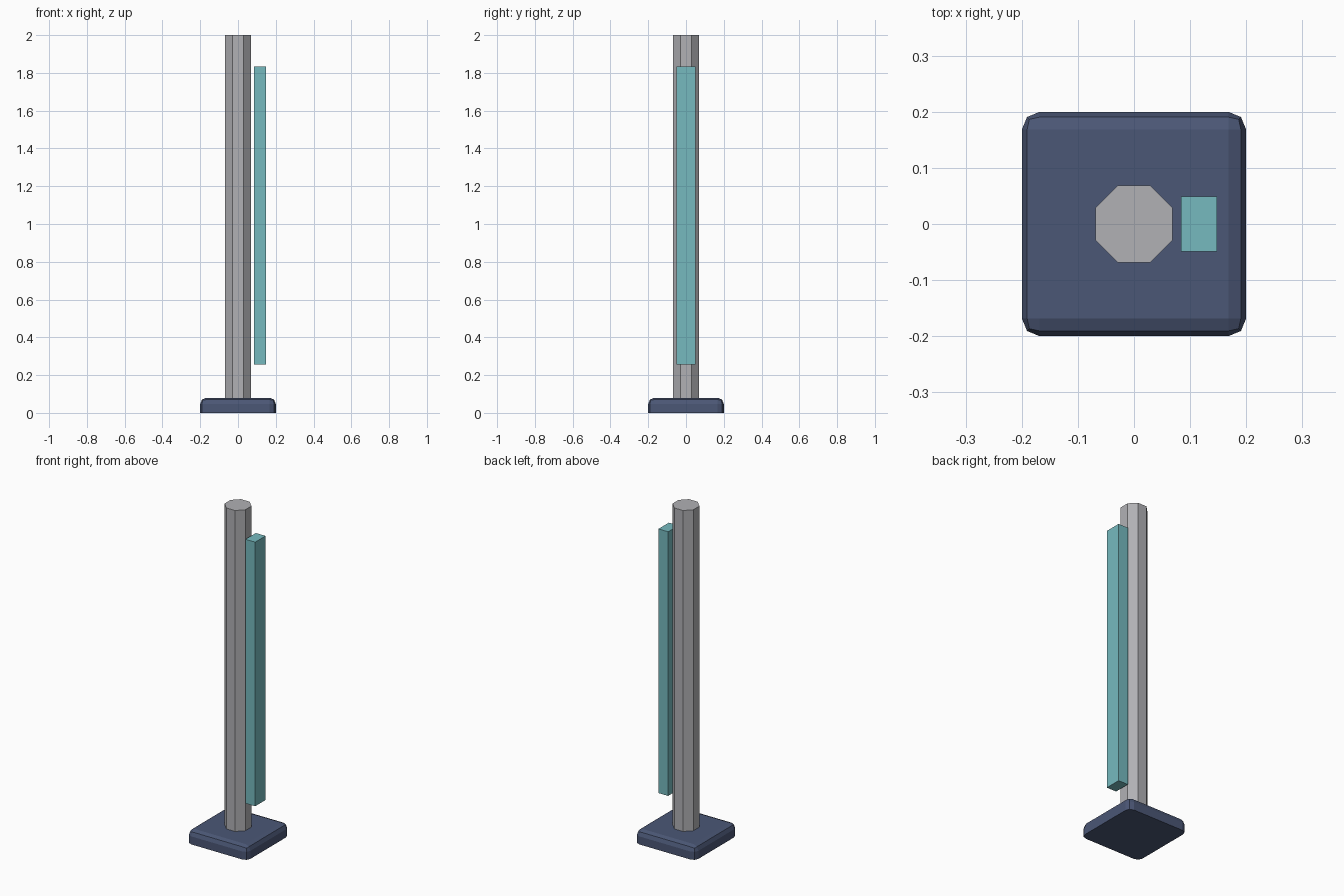
import bpy, bmesh, math

if "Cube" in bpy.data.objects:
    bpy.data.objects.remove(bpy.data.objects["Cube"])


def material(name, rgb):
    m = bpy.data.materials.new(name)
    m.diffuse_color = (*rgb, 1.0)
    m.use_nodes = True
    m.node_tree.nodes["Principled BSDF"].inputs["Base Color"].default_value = m.diffuse_color
    return m


def finish(name, bm, mat):
    mesh = bpy.data.meshes.new(name)
    bm.to_mesh(mesh)
    bm.free()
    mesh.materials.append(mat)
    ob = bpy.data.objects.new(name, mesh)
    bpy.context.collection.objects.link(ob)
    return ob


def box(lo, hi):
    bm = bmesh.new()
    bmesh.ops.create_cube(bm, size=1.0)
    for v in bm.verts:
        v.co = [(a + b) / 2 + c * (b - a) for a, b, c in zip(lo, hi, v.co)]
    return bm


navy = material("navy_blue", (0.07, 0.095, 0.18))
grey = material("light_grey", (0.44, 0.44, 0.46))
teal = material("pale_teal", (0.18, 0.49, 0.52))

# Square foot: rounded top and vertical edges, sharp bottom rim
bm = box((-0.2, -0.2, 0), (0.2, 0.2, 0.08))
edges = [e for e in bm.edges if max(v.co.z for v in e.verts) > 0.01]
bmesh.ops.bevel(bm, geom=edges, offset=0.032, offset_type='OFFSET',
                segments=2, profile=0.5, affect='EDGES')
finish("base", bm, navy)

# Octagonal pole with flat sides facing the axes
bm = bmesh.new()
r = 0.069 / math.cos(math.pi / 8)
ring = [bm.verts.new((r * math.cos(a), r * math.sin(a), 0.07))
        for a in (math.pi / 8 + i * math.pi / 4 for i in range(8))]
bottom = bm.faces.new(ring)
top = bmesh.ops.extrude_face_region(bm, geom=[bottom], use_keep_orig=True)
for v in top["geom"]:
    if isinstance(v, bmesh.types.BMVert):
        v.co.z = 2.0
bmesh.ops.recalc_face_normals(bm, faces=bm.faces)
finish("pole", bm, grey)

# Tall flat panel floating beside the pole
finish("side_panel", box((0.084, -0.049, 0.255), (0.148, 0.049, 1.835)), teal)
